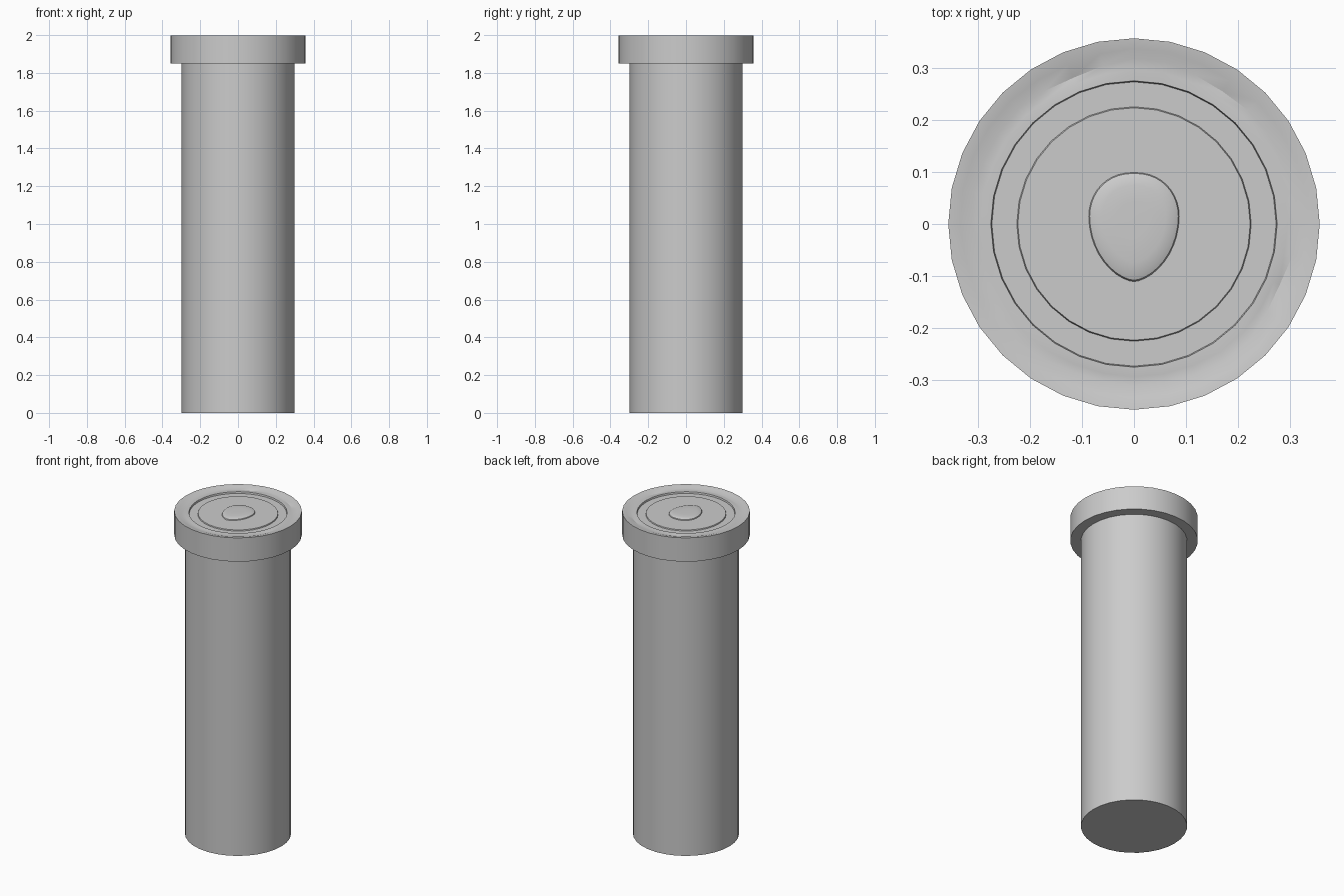
import bpy, bmesh, math

if "Cube" in bpy.data.objects:
    bpy.data.objects.remove(bpy.data.objects["Cube"])

SIDES = 32


def finish(bm, name):
    bmesh.ops.recalc_face_normals(bm, faces=bm.faces)
    mesh = bpy.data.meshes.new(name)
    bm.to_mesh(mesh)
    bm.free()
    obj = bpy.data.objects.new(name, mesh)
    bpy.context.collection.objects.link(obj)
    bpy.ops.object.select_all(action='DESELECT')
    obj.select_set(True)
    bpy.context.view_layer.objects.active = obj
    bpy.ops.object.shade_smooth_by_angle(angle=math.radians(30))
    return obj


def skin(bm, rings):
    """Bridge a list of equal-length vertex rings with quads."""
    for a, b in zip(rings, rings[1:]):
        n = len(a)
        for i in range(n):
            bm.faces.new((a[i], a[(i + 1) % n], b[(i + 1) % n], b[i]))


def lathe(name, profile):
    """Spin (radius, z, waviness) points and cap both ends."""
    bm = bmesh.new()
    rings = []
    for r, z, wave in profile:
        ring = []
        for i in range(SIDES):
            a = 2 * math.pi * i / SIDES
            w = wave * (0.6 * math.sin(5 * a + 0.6) + 0.4 * math.sin(8 * a + 2))
            ring.append(bm.verts.new(((r + w) * math.cos(a), (r + w) * math.sin(a), z + 0.4 * w)))
        rings.append(ring)
    skin(bm, rings)
    bm.faces.new(rings[0])
    bm.faces.new(rings[-1])
    return finish(bm, name)


# Tall shaft
lathe("shaft", [(0.298, 0, 0), (0.298, 1.86, 0)])

# Collar with an uneven rim and two shallow steps in its top
lathe("collar", [
    (0.29, 1.85, 0), (0.358, 1.85, 0), (0.358, 1.997, 0),
    (0.335, 1.994, 0.004), (0.312, 1.986, 0.008), (0.295, 1.988, 0.003),
    (0.276, 1.988, 0), (0.274, 1.978, 0),
    (0.226, 1.978, 0), (0.224, 1.984, 0),
])

# Low teardrop on the top face
bm = bmesh.new()
rings = []
for scale, z in [(1, 1.982), (0.97, 1.989), (0.88, 1.993), (0.7, 1.996), (0.35, 1.997)]:
    ring = []
    for i in range(40):
        a = 2 * math.pi * i / 40
        c, s = math.cos(a), math.sin(a)
        x = 0.088 * math.copysign(abs(c) ** (0.9 if s > 0 else 1.2), c)
        y = (0.085 if s > 0 else 0.127) * s
        ring.append(bm.verts.new((x * scale, 0.015 + y * scale, z)))
    rings.append(ring)
skin(bm, rings)
bm.faces.new(rings[-1])
finish(bm, "teardrop")
